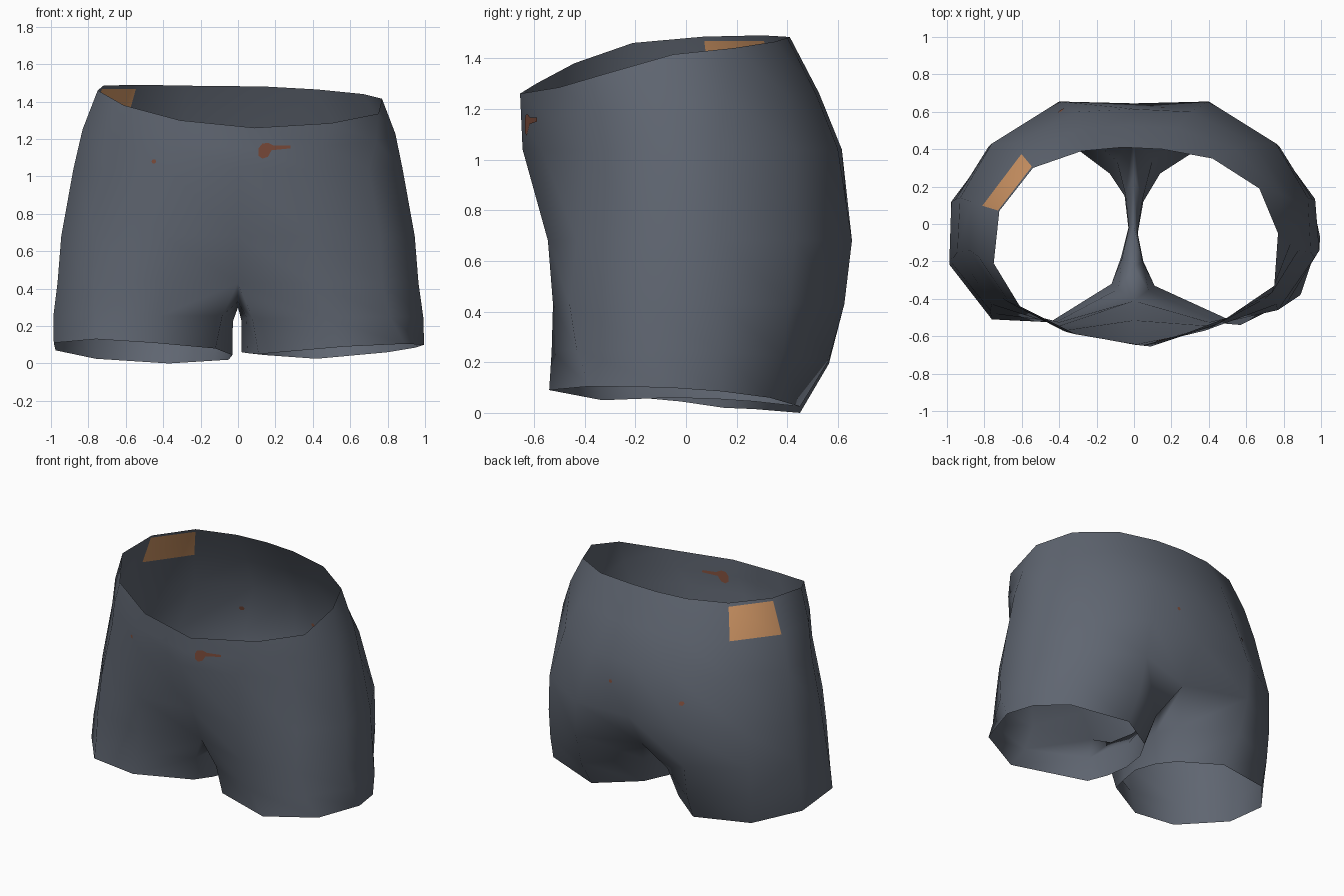
import bpy, bmesh, math
from mathutils import Vector
from mathutils.bvhtree import BVHTree

if "Cube" in bpy.data.objects:
    bpy.data.objects.remove(bpy.data.objects["Cube"])


def material(name, rgb):
    m = bpy.data.materials.new(name)
    m.diffuse_color = (*rgb, 1)
    m.use_nodes = True
    m.node_tree.nodes["Principled BSDF"].inputs["Base Color"].default_value = m.diffuse_color
    return m


slate = material("slate cloth", (0.115, 0.132, 0.165))
tan = material("tan patch", (0.63, 0.305, 0.13))
brown = material("brown stain", (0.21, 0.075, 0.045))

# Rings run front centre, right side, back centre, left side
waist = [(.09, -.655, 1.26), (.50, -.50, 1.285), (.75, -.33, 1.335), (.77, -.05, 1.415),
         (.67, .19, 1.44), (.42, .35, 1.465), (.15, .40, 1.48), (-.06, .41, 1.483),
         (-.28, .39, 1.485), (-.54, .30, 1.49), (-.72, .07, 1.485), (-.75, -.21, 1.46),
         (-.61, -.44, 1.38), (-.31, -.59, 1.30)]
upper_hip = [(0, -.645), (.38, -.57), (.70, -.40), (.88, -.14), (.87, .12), (.64, .43), (.30, .60), (0, .615)]
hip = [(0, -.515), (.40, -.545), (.76, -.43), (.945, -.15), (.93, .14), (.76, .43), (.40, .655), (0, .645)]
thigh = [(0, -.41), (.40, -.525), (.77, -.46), (.965, -.18), (.955, .13), (.78, .41), (.42, .625), (0, .49)]
crotch = [(0, .26, .34), (0, -.02, .30), (0, -.23, .33)]
# Hem loops: front inner, outer six, back inner, then three along the inside leg
hem_right = [(.11, -.33, .05), (.57, -.54, .09), (.89, -.38, .105), (.995, -.07, .10), (.95, .14, .085),
             (.80, .33, .06), (.42, .45, .025), (.14, .27, .045),
             (.05, .12, .055), (.02, -.05, .06), (.05, -.20, .055)]
hem_left = [(-.12, -.32, .08), (-.45, -.525, .11), (-.76, -.51, .13), (-.985, -.22, .11), (-.975, .10, .07),
            (-.76, .36, .025), (-.37, .45, 0), (-.13, .27, .015),
            (-.05, .15, .02), (-.03, -.02, .045), (-.07, -.18, .06)]


def mirrored(half, z):
    """Full ring from a half outline."""
    pts = [(x, y, z) for x, y in half]
    return pts + [(-x, y, z) for x, y, z in reversed(pts[1:-1])]


bm = bmesh.new()


def ring(pts):
    return [bm.verts.new(p) for p in pts]


def bridge(a, b):
    n = len(a)
    return [bm.faces.new((a[i], b[i], b[(i + 1) % n], a[(i + 1) % n])) for i in range(n)]


# Torso, with a slightly rounded yoke below the waist
upper = mirrored(upper_hip, 1.04)
yoke = []
for a, b in zip(waist, upper):
    p = (Vector(a) + Vector(b)) / 2
    yoke.append((p.x * 1.02, p.y * (1.025 if p.y > 0 else 1), p.z))
rings = [ring(r) for r in (waist, yoke, upper, mirrored(hip, .68), mirrored(thigh, .43))]
bands = [bridge(a, b) for a, b in zip(rings, rings[1:])]

# Legs, joined along the crotch seam
seam = ring(crotch)
low = rings[-1]
for hem, outer in ((hem_right, low[:8]), (hem_left, [low[0]] + low[:6:-1])):
    top = outer + seam
    mid = []
    for i, (v, h) in enumerate(zip(top, hem)):
        h = Vector(h)
        t, tz = (.35, .55) if 0 < i < 7 else (.92, .3) if i > 7 else (.7, .5)
        p = v.co.lerp(h, t)
        p.z = v.co.z + (h.z - v.co.z) * tz
        if i in (3, 4):
            p.x += math.copysign(.015, p.x)
        mid.append(p)
    middle, bottom = ring(mid), ring(hem)
    bridge(top, middle)
    bridge(middle, bottom)
bmesh.ops.recalc_face_normals(bm, faces=bm.faces)

# Patch on the back left yoke panel, trimmed just below the waist edge
panel = bands[0][9]
bmesh.ops.bisect_plane(bm, geom=[panel] + list(panel.edges) + list(panel.verts),
                       plane_co=(0, 0, 1.467), plane_no=(0, 0, 1))
for f in bm.faces:
    c = f.calc_center_median()
    f.smooth = True
    zs = [v.co.z for v in f.verts]
    if -.80 < c.x < -.55 and .1 < c.y < .4 and min(zs) > 1.2 and max(zs) < 1.475:
        f.material_index = 1

tree = BVHTree.FromBMesh(bm)
mesh = bpy.data.meshes.new("shorts")
bm.to_mesh(mesh)
bm.free()
mesh.materials.append(slate)
mesh.materials.append(tan)
bpy.context.collection.objects.link(bpy.data.objects.new("shorts", mesh))


def stain(name, outline, side):
    """Thin plates on both faces of the cloth; side -1 is front, 1 is back."""
    verts, faces = [], []
    for lift in (.004, -.004):
        start = len(verts)
        for x, z in outline:
            hit = tree.ray_cast(Vector((x, side * 2, z)), Vector((0, -side, 0)))[0]
            verts.append(hit + Vector((0, side * lift, 0)))
        faces.append(list(range(start, len(verts))))
    me = bpy.data.meshes.new(name)
    me.from_pydata(verts, [], faces)
    me.materials.append(brown)
    bpy.context.collection.objects.link(bpy.data.objects.new(name, me))


def dot(x, z, r=.013):
    return [(x + r * math.cos(i * math.pi / 3), z + r * math.sin(i * math.pi / 3)) for i in range(6)]


# Stains
stain("front_stain", [(.11, 1.11), (.13, 1.095), (.16, 1.105), (.18, 1.14), (.28, 1.15), (.28, 1.165),
                      (.19, 1.165), (.16, 1.18), (.13, 1.175), (.11, 1.15)], -1)
stain("front_dot", dot(-.45, 1.08), -1)
stain("back_dot_left", dot(-.39, .86, .016), 1)
stain("back_dot_right", dot(.15, .88), 1)
